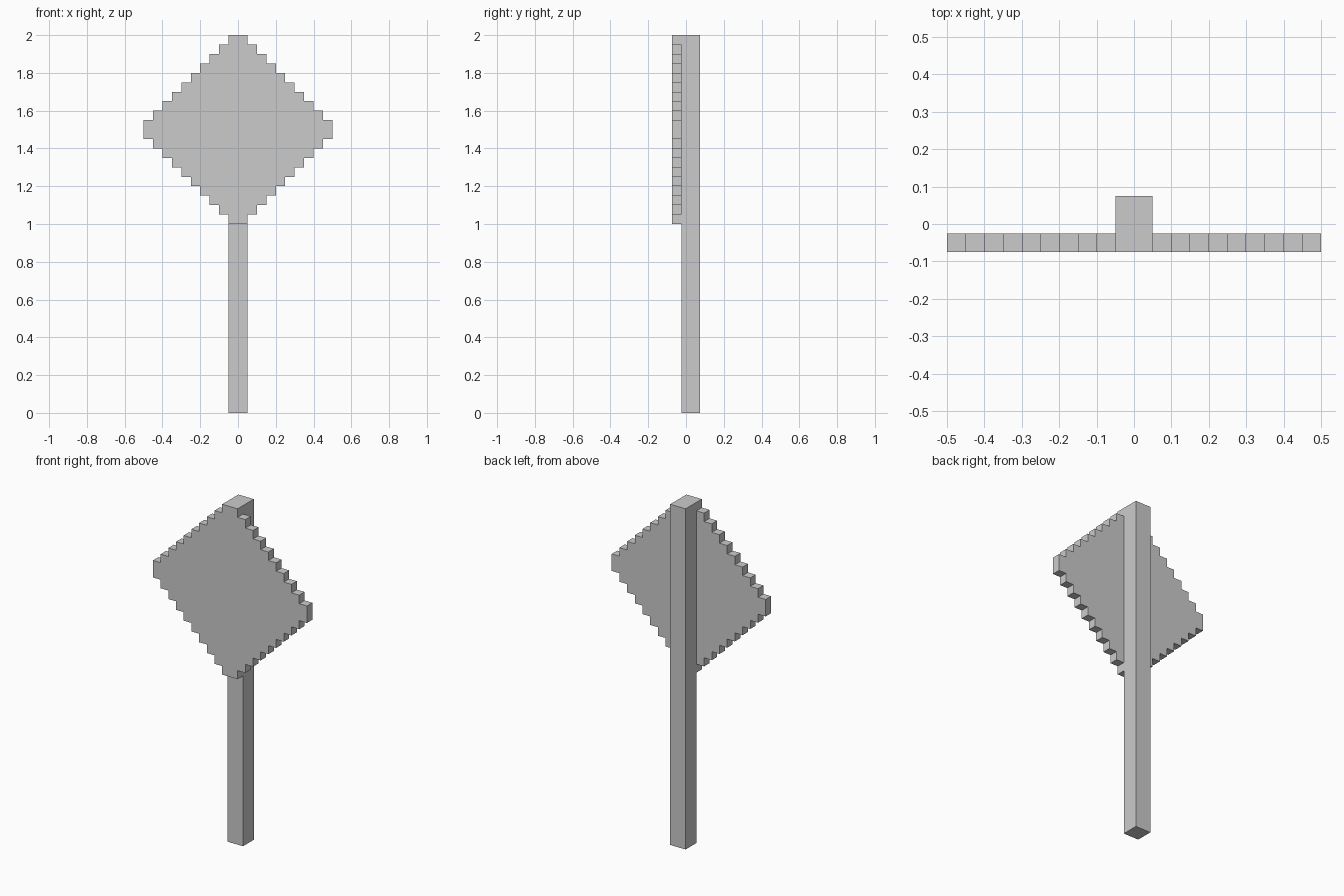
import bpy, bmesh

if "Cube" in bpy.data.objects:
    bpy.data.objects.remove(bpy.data.objects["Cube"])

STEP = 0.05      # size of one stair step
ROWS = 10        # steps from tip to widest row


def extrude_profile(name, points, y0, y1):
    """Extrude an x-z outline from y0 to y1."""
    bm = bmesh.new()
    face = bm.faces.new([bm.verts.new((x, y0, z)) for x, z in points])
    result = bmesh.ops.extrude_face_region(bm, geom=[face])
    verts = [v for v in result["geom"] if isinstance(v, bmesh.types.BMVert)]
    bmesh.ops.translate(bm, verts=verts, vec=(0, y1 - y0, 0))
    bmesh.ops.recalc_face_normals(bm, faces=bm.faces)
    mesh = bpy.data.meshes.new(name)
    bm.to_mesh(mesh)
    bm.free()
    obj = bpy.data.objects.new(name, mesh)
    bpy.context.collection.objects.link(obj)
    return obj


# Square post, full height
extrude_profile("post", [(-0.05, 0), (0.05, 0), (0.05, 2), (-0.05, 2)], -0.025, 0.075)

# Stepped diamond sign panel: lower right stairs, mirrored up, then mirrored left
lower = []
for i in range(ROWS):
    x = STEP * (i + 1)
    lower.append((x, 1 + STEP * i))
    if i < ROWS - 1:
        lower.append((x, 1 + STEP * (i + 1)))
right = lower + [(x, 3 - z) for x, z in reversed(lower)]
outline = right + [(-x, z) for x, z in reversed(right)]
extrude_profile("sign_panel", outline, -0.075, -0.025)
